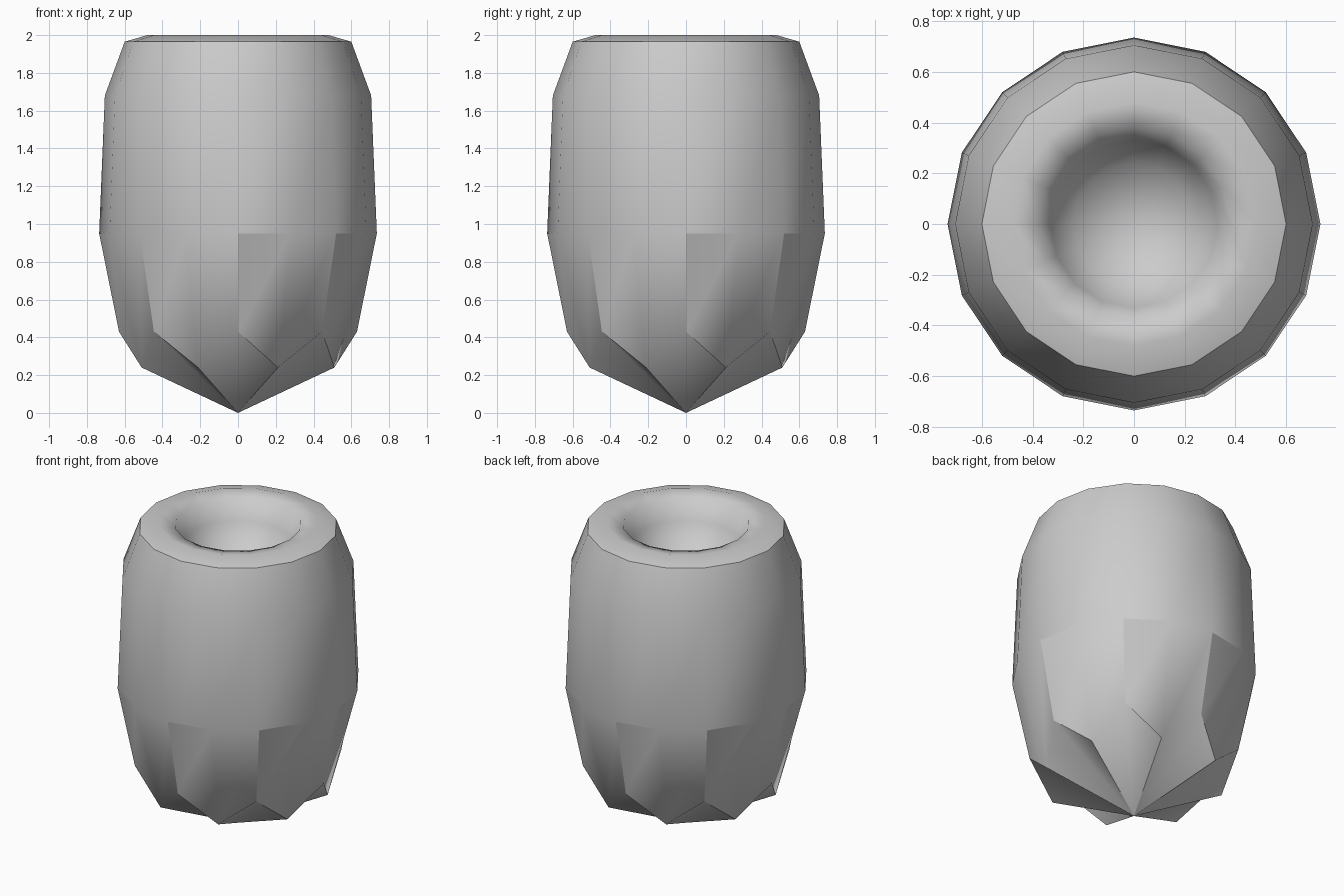
import bpy, bmesh, math

if "Cube" in bpy.data.objects:
    bpy.data.objects.remove(bpy.data.objects["Cube"])

SIDES = 16


def ring(bm, r, z):
    """One level of the body; r and z may be (even, odd) pairs."""
    rr = r if isinstance(r, tuple) else (r, r)
    zz = z if isinstance(z, tuple) else (z, z)
    out = []
    for i in range(SIDES):
        a = -math.pi / 2 + 2 * math.pi * i / SIDES
        out.append(bm.verts.new((rr[i % 2] * math.cos(a), rr[i % 2] * math.sin(a), zz[i % 2])))
    return out


def sharp(bm, a, b):
    e = bm.edges.get((a, b))
    if e:
        e.smooth = False


bm = bmesh.new()

# Levels from the zigzag base, up the barrel wall, over the rim, into the bowl
levels = [
    ((0.63, 0.552), (0.43, 0.24)),
    (0.735, 0.95),
    (0.705, 1.68),
    (0.60, 1.965),
    (0.48, 2.0),
    (0.38, 1.98),
    (0.33, 1.85),
    (0.24, 1.72),
]
rings = [ring(bm, r, z) for r, z in levels]
for low, high in zip(rings, rings[1:]):
    for i in range(SIDES):
        j = (i + 1) % SIDES
        bm.faces.new((low[i], low[j], high[j], high[i]))

# Fluted pointed base and bowl bottom
tip = bm.verts.new((0, 0, 0))
bowl = bm.verts.new((0, 0, 1.63))
for i in range(SIDES):
    j = (i + 1) % SIDES
    bm.faces.new((tip, rings[0][j], rings[0][i]))
    bm.faces.new((bowl, rings[-1][i], rings[-1][j]))

for f in bm.faces:
    f.smooth = True

# Hard edges: rim, base ridges and one lower panel in every pair
for i in range(SIDES):
    j = (i + 1) % SIDES
    sharp(bm, rings[3][i], rings[3][j])
    if i % 2:
        sharp(bm, tip, rings[0][i])
    else:
        sharp(bm, rings[0][i], rings[1][i])
        sharp(bm, rings[0][i], rings[0][j])
        sharp(bm, rings[1][i], rings[1][j])

bmesh.ops.recalc_face_normals(bm, faces=bm.faces)
mesh = bpy.data.meshes.new("barrel_body")
bm.to_mesh(mesh)
bm.free()
bpy.context.collection.objects.link(bpy.data.objects.new("barrel_body", mesh))
